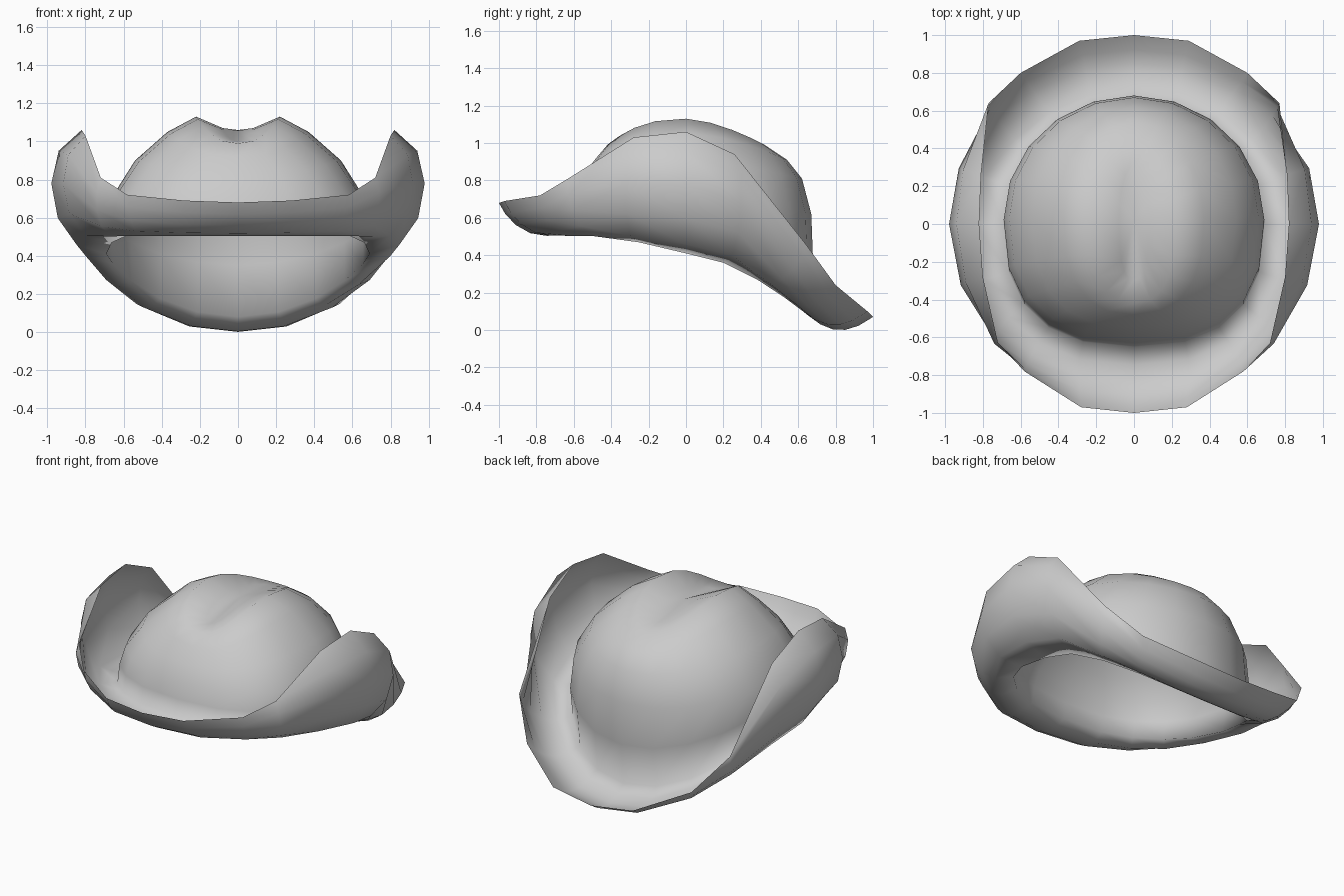
import bpy, bmesh
from math import sin, cos, pi
from mathutils import Vector

default_cube = bpy.data.objects.get("Cube")
if default_cube:
    bpy.data.objects.remove(default_cube, do_unlink=True)

HALF = 10                      # segments from back to front on one side
SEGMENTS = 2 * HALF
BRIM_STEPS = 5

# Brim edge on the left half, from back centre to front centre
RIM = [(0, 1, .07), (.29, .97, .1), (.6, .8, .24), (.77, .64, .46),
       (.81, .26, .94), (.82, 0, 1.06), (.8, -.28, 1.03), (.72, -.63, .81),
       (.58, -.78, .72), (.28, -.97, .69), (0, -1, .68)]

# Crown rings: half width, front y, back y, then height at front, side, back;
# the last ring is the floor of the crease
CROWN = [(.69, -.65, .65, .53, .41, .08),
         (.69, -.63, .68, .63, .56, .35),
         (.66, -.6, .67, .73, .71, .62),
         (.54, -.55, .62, .83, .9, .81),
         (.37, -.48, .54, .92, 1.05, .91),
         (.22, -.42, .42, .99, 1.13, .99),
         (.08, -.3, .32, 1, 1.07, 1.02)]
CROWN_TOP = (0, .03, 1.06)


def signed_power(value, power):
    return abs(value) ** power * (1 if value >= 0 else -1)


def crown_point(ring, i):
    """Oval ring, squarer at the front, tilted and bowed in height."""
    width, y_front, y_back, z_front, z_side, z_back = ring
    s, c = sin(2 * pi * i / SEGMENTS), cos(2 * pi * i / SEGMENTS)
    squareness = 1 if c > 0 else .8
    x = width * signed_power(s, squareness)
    y = (y_front + y_back) / 2 + (y_back - y_front) / 2 * signed_power(c, squareness)
    if c > 0:
        z = z_side + (z_back - z_side) * c ** 1.6
    else:
        z = z_side + c * (z_back - z_front) / 2 + c * c * ((z_back + z_front) / 2 - z_side)
    return Vector((x, y, z))


def rim_point(i):
    x, y, z = RIM[i if i <= HALF else SEGMENTS - i]
    return Vector((x if i <= HALF else -x, y, z))


def brim_point(i, t):
    """Curve from crown base to rim; the curl grows with the rim's rise."""
    base, rim = crown_point(CROWN[0], i), rim_point(i)
    rise = rim.z - base.z
    angle = 2 * pi * i / SEGMENTS
    out = Vector((sin(angle), cos(angle), 0))
    up = Vector((0, 0, 1))
    inner = base + out * (.12 + .28 * rise) - up * (.1 - .11 * rise)
    outer = rim + out * (.62 * rise - .13) - up * .1
    s = 1 - t
    return base * s**3 + inner * 3 * s * s * t + outer * 3 * s * t * t + rim * t**3


bm = bmesh.new()


def add_ring(points):
    return [bm.verts.new(p) for p in points]


# Brim rings from the rim inward, then crown rings upward
rings = [add_ring(brim_point(i, k / BRIM_STEPS) for i in range(SEGMENTS))
         for k in range(BRIM_STEPS, 0, -1)]
rings += [add_ring(crown_point(ring, i) for i in range(SEGMENTS)) for ring in CROWN]

for lower, upper in zip(rings, rings[1:]):
    for i in range(SEGMENTS):
        j = (i + 1) % SEGMENTS
        bm.faces.new((lower[j], lower[i], upper[i], upper[j]))

# Middle of the crease on top of the crown
top = bm.verts.new(CROWN_TOP)
for i in range(SEGMENTS):
    bm.faces.new((rings[-1][(i + 1) % SEGMENTS], rings[-1][i], top))

for face in bm.faces:
    face.smooth = True

mesh = bpy.data.meshes.new("hat")
bm.to_mesh(mesh)
bm.free()

felt = bpy.data.materials.new("grey felt")
felt.use_nodes = True
felt.diffuse_color = (.6, .6, .6, 1)
felt.node_tree.nodes["Principled BSDF"].inputs["Base Color"].default_value = (.6, .6, .6, 1)
mesh.materials.append(felt)

hat = bpy.data.objects.new("hat", mesh)
bpy.context.collection.objects.link(hat)
